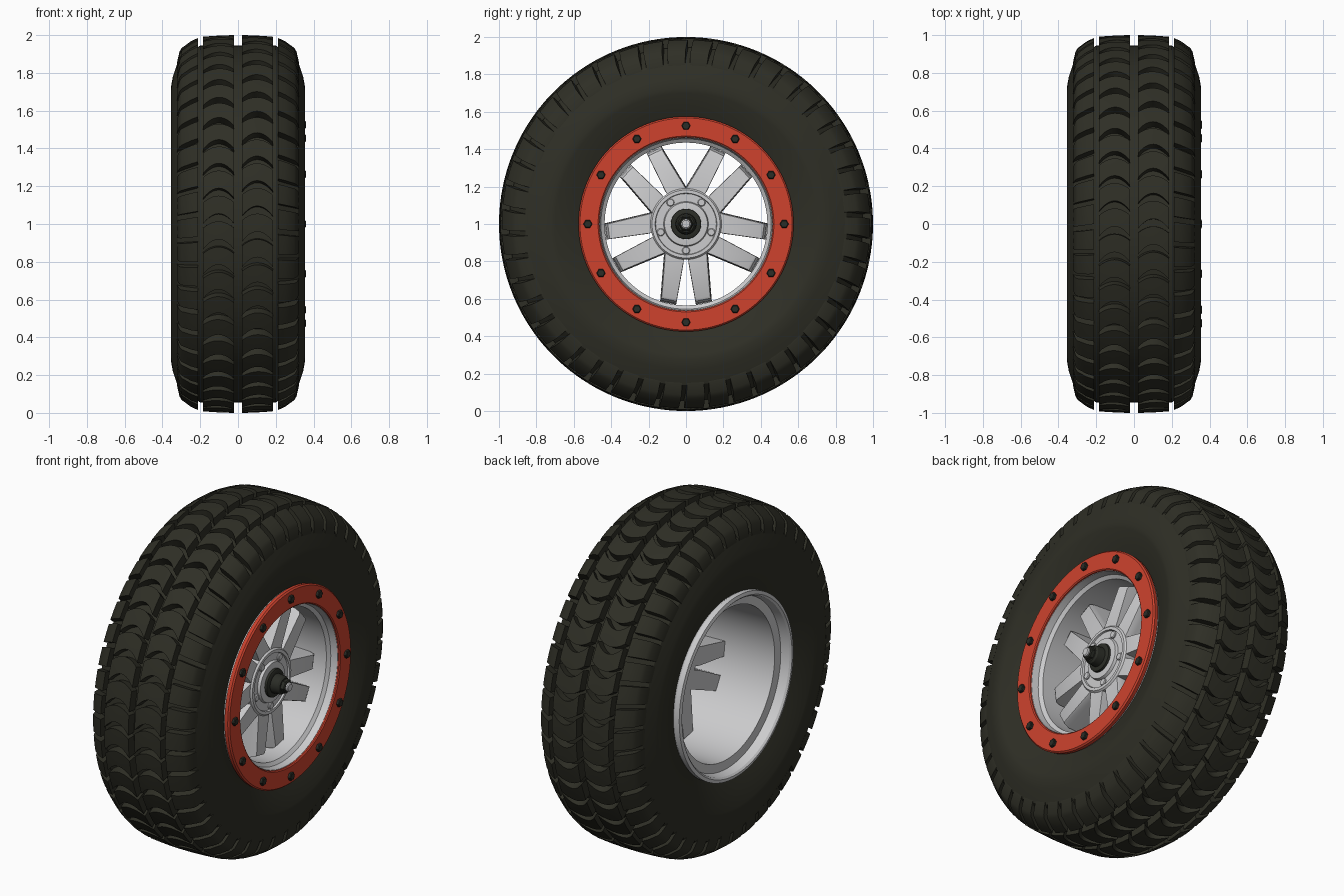
import bpy
import bmesh
from math import cos, sin, pi, tau

cube = bpy.data.objects.get("Cube")
if cube:
    bpy.data.objects.remove(cube)


def material(name, r, g, b, rough=0.6):
    m = bpy.data.materials.new(name)
    m.use_nodes = True
    m.diffuse_color = (r, g, b, 1)
    node = m.node_tree.nodes["Principled BSDF"]
    node.inputs["Base Color"].default_value = (r, g, b, 1)
    node.inputs["Roughness"].default_value = rough
    return m


RUBBER = material("dark rubber", 0.028, 0.028, 0.019, 0.9)
SILVER = material("silver metal", 0.6, 0.6, 0.61)
RED = material("red paint", 0.62, 0.055, 0.027)
DARK = material("dark steel", 0.024, 0.026, 0.02)


def polar(x, r, a):
    """Point on the wheel: axle along x, angle rising at the front."""
    return (x, -r * cos(a), 1 + r * sin(a))


def loft(bm, rings, closed=False):
    """Skin a row of closed loops, capping the ends unless it closes."""
    loops = [[bm.verts.new(p) for p in ring] for ring in rings]
    n = len(loops[0])
    pairs = list(zip(loops, loops[1:]))
    if closed:
        pairs.append((loops[-1], loops[0]))
    else:
        bm.faces.new(loops[0])
        bm.faces.new(loops[-1])
    for a, b in pairs:
        for i in range(n):
            j = (i + 1) % n
            bm.faces.new((a[i], a[j], b[j], b[i]))


def finish(name, bm, mat, angle=30):
    bmesh.ops.recalc_face_normals(bm, faces=bm.faces)
    mesh = bpy.data.meshes.new(name)
    bm.to_mesh(mesh)
    bm.free()
    mesh.materials.append(mat)
    obj = bpy.data.objects.new(name, mesh)
    bpy.context.collection.objects.link(obj)
    bpy.ops.object.select_all(action='DESELECT')
    obj.select_set(True)
    bpy.context.view_layer.objects.active = obj
    bpy.ops.object.shade_smooth_by_angle(angle=angle * pi / 180)
    return obj


def lathe(name, profile, mat, closed=False, n=96):
    """Turn (x, radius) points around the axle."""
    bm = bmesh.new()
    loft(bm, [[polar(x, r, tau * i / n) for i in range(n)] for x, r in profile], closed)
    return finish(name, bm, mat)


def studs(name, count, dist, radius, x0, x1, mat, sides, start):
    """A circle of small bevelled bolts pointing along +x."""
    bm = bmesh.new()
    for k in range(count):
        a = start + tau * k / count
        _, cy, cz = polar(0, dist, a)
        loft(bm, [[(x, cy + r * cos(tau * i / sides), cz + r * sin(tau * i / sides))
                   for i in range(sides)]
                  for x, r in ((x0, radius), (x1 - 0.004, radius), (x1, radius * 0.8))])
    return finish(name, bm, mat)


# Tyre carcass, mirrored side to side
half = [(0.2, 0.945), (0.275, 0.895), (0.318, 0.86), (0.345, 0.78), (0.355, 0.725),
        (0.35, 0.7), (0.325, 0.62), (0.3, 0.56), (0.285, 0.525)]
lathe("tyre_carcass", half + [(-x, r) for x, r in reversed(half)], RUBBER, closed=True, n=144)

# Tread
COUNT = 46
PITCH = tau / COUNT


def tread_block(bm, columns):
    """Columns across the width: x, top radius, foot radius, start and end angle."""
    loft(bm, [[polar(x, top, a0), polar(x, top, (a0 + a1) / 2), polar(x, top, a1),
               polar(x, foot, a1), polar(x, foot, a0)] for x, top, foot, a0, a1 in columns])


ribs, shoulders = bmesh.new(), bmesh.new()
for side in (-1, 1):
    for k in range(COUNT):
        base = k * PITCH + (0.3 * PITCH if side > 0 else 0)
        columns = []
        for i in range(11):
            t = i / 5 - 1
            arch = 1 - t * t
            x = 0.1025 + 0.0825 * t
            columns.append((side * x, 1 - 0.25 * x * x, 0.93,
                            base + 0.055 * arch, base + 0.84 * PITCH + 0.036 * arch))
        tread_block(ribs, columns)
        a0, a1 = base + 0.5 * PITCH, base + 1.28 * PITCH
        outline = ((0.212, 0.985, 0.92), (0.25, 0.967, 0.9), (0.298, 0.932, 0.87),
                   (0.31, 0.912, 0.865), (0.323, 0.855, 0.85))
        tread_block(shoulders, [(side * x, top, foot, a0 - 0.15 * (x - 0.212),
                                 a1 - 0.15 * (x - 0.212)) for x, top, foot in outline])
finish("tread_ribs", ribs, RUBBER)
finish("tread_shoulders", shoulders, RUBBER)

# Rim barrel with both lips
lathe("rim_barrel", [
    (0.315, 0.565), (0.33, 0.555), (0.33, 0.462), (0.29, 0.455), (0.275, 0.435),
    (-0.27, 0.445), (-0.275, 0.495), (-0.325, 0.505), (-0.335, 0.515), (-0.33, 0.535),
    (-0.3, 0.535), (-0.27, 0.515), (0.27, 0.515), (0.295, 0.565)], SILVER, closed=True)

# Clamp ring and its bolts
lathe("clamp_ring", [(0.312, 0.572), (0.335, 0.575), (0.343, 0.567), (0.343, 0.47),
                     (0.338, 0.464), (0.312, 0.464)], RED, closed=True)
studs("clamp_bolts", 12, 0.525, 0.024, 0.335, 0.359, DARK, 6, 0)

# Five forked spokes
right = [(0.125, 0.395), (0.2, 0.36), (0.105, 0.165), (0.06, 0.1)]
fork = [(0, 0.19)] + right + [(-u, v) for u, v in reversed(right)]
spokes = bmesh.new()
for k in range(5):
    c, s = cos(tau * k / 5), sin(tau * k / 5)
    rings = []
    for x, grow in ((0.05, 1.055), (0.17, 1.04), (0.205, 1.01), (0.212, 0.98)):
        rings.append([(x, grow * (u * c + v * s), 1 + grow * (v * c - u * s))
                      for u, v in fork])
    loft(spokes, rings)
finish("spokes", spokes, SILVER)

# Hub, lug nuts and axle cap
lathe("hub", [(0.05, 0.165), (0.17, 0.19), (0.212, 0.19), (0.222, 0.182), (0.222, 0.165),
              (0.205, 0.16), (0.205, 0.122), (0.228, 0.115), (0.232, 0.085)], SILVER, n=64)
studs("lug_nuts", 5, 0.142, 0.021, 0.19, 0.222, SILVER, 16, -pi / 2)
lathe("axle_cap", [(0.225, 0.082), (0.245, 0.08), (0.25, 0.07), (0.25, 0.056), (0.295, 0.052),
                   (0.305, 0.044)], DARK, n=32)
lathe("axle_nut", [(0.3, 0.04), (0.325, 0.04), (0.33, 0.034)], DARK, n=6)
lathe("axle_tip", [(0.32, 0.026), (0.338, 0.026), (0.343, 0.02)], SILVER, n=24)
